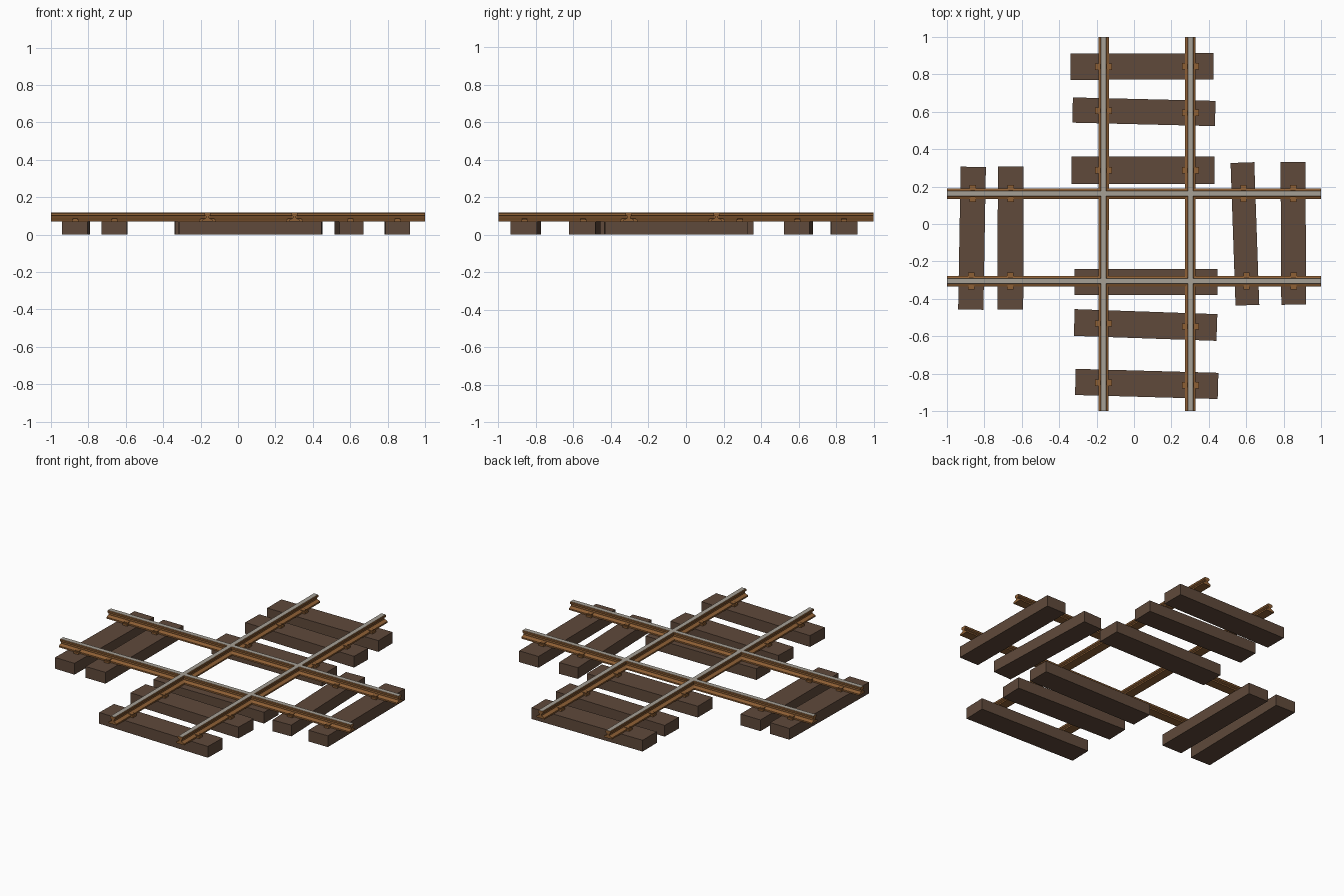
import bpy, bmesh, math
from mathutils import Matrix

cube = bpy.data.objects.get("Cube")
if cube:
    bpy.data.objects.remove(cube)


def material(name, rgb):
    m = bpy.data.materials.new(name)
    m.use_nodes = True
    m.diffuse_color = (*rgb, 1)
    m.node_tree.nodes["Principled BSDF"].inputs["Base Color"].default_value = (*rgb, 1)
    return m


WOOD = material("dark_wood", (0.115, 0.067, 0.043))
RUST = material("rusty_steel", (0.27, 0.115, 0.035))
STEEL = material("worn_steel", (0.38, 0.35, 0.30))

TIE_TOP = 0.07
RAIL_TOP = 0.117
RAILS_Y = (-0.163, 0.302)    # x of the rails running front to back
RAILS_X = (0.163, -0.305)    # y of the rails running side to side


def finish(bm, name, mats):
    bmesh.ops.recalc_face_normals(bm, faces=bm.faces)
    mesh = bpy.data.meshes.new(name)
    bm.to_mesh(mesh)
    bm.free()
    for m in mats:
        mesh.materials.append(m)
    obj = bpy.data.objects.new(name, mesh)
    bpy.context.collection.objects.link(obj)
    return obj


def box(name, x, y, z0, z1, length, width, degrees, mat):
    bm = bmesh.new()
    bmesh.ops.create_cube(bm, size=1)
    bm.transform(Matrix.Translation((x, y, (z0 + z1) / 2))
                 @ Matrix.Rotation(math.radians(degrees), 4, "Z")
                 @ Matrix.Diagonal((length, width, z1 - z0, 1)))
    return finish(bm, name, [mat])


# Rail: mirrored I section swept along its length, bright running surface on top
HALF_SECTION = [(0.028, TIE_TOP), (0.028, 0.079), (0.008, 0.088), (0.008, 0.098),
                (0.017, 0.103), (0.017, 0.113), (0.014, RAIL_TOP)]


def rail(name, offset, along_y):
    section = HALF_SECTION + [(-u, z) for u, z in reversed(HALF_SECTION)]
    bm = bmesh.new()
    face = bm.faces.new([bm.verts.new((-1, u, z)) for u, z in section])
    swept = bmesh.ops.extrude_face_region(bm, geom=[face], use_keep_orig=True)["geom"]
    bmesh.ops.translate(bm, vec=(2, 0, 0),
                        verts=[v for v in swept if isinstance(v, bmesh.types.BMVert)])
    for f in bm.faces:
        if min(v.co.z for v in f.verts) > RAIL_TOP - 0.001:
            f.material_index = 1
    if along_y:
        bm.transform(Matrix.Translation((offset, 0, 0)) @ Matrix.Rotation(math.pi / 2, 4, "Z"))
    else:
        bm.transform(Matrix.Translation((0, offset, 0)))
    finish(bm, name, [RUST, STEEL])


for i, x in enumerate(RAILS_Y):
    rail(f"long_rail_{i}", x, True)
for i, y in enumerate(RAILS_X):
    rail(f"cross_rail_{i}", y, False)


# Fastener: low base plate with a raised lug on each side of the rail foot
def fastener(name, x, y, across):
    box(name + "_plate", x, y, TIE_TOP, 0.081, 0.092, 0.034, across, RUST)
    for s in (-1, 1):
        a = math.radians(across)
        box(name + "_lug", x + s * 0.024 * math.cos(a), y + s * 0.024 * math.sin(a),
            TIE_TOP, 0.087, 0.028, 0.026, across, RUST)


# Ties under the long rails: centre x, centre y, width, angle
LONG_TIES = [(0.043, 0.842, 0.14, 0.2), (0.053, 0.6, 0.135, -1.4),
             (0.048, 0.287, 0.147, 0), (0.064, -0.31, 0.14, 0),
             (0.062, -0.54, 0.143, -2), (0.068, -0.855, 0.14, -1.6)]
for i, (x, y, w, ang) in enumerate(LONG_TIES):
    box(f"long_tie_{i}", x, y, 0, TIE_TOP, 0.763, w, ang, WOOD)
    if abs(y - RAILS_X[1]) > 0.1:
        for rx in RAILS_Y:
            fy = y + (rx - x) * math.tan(math.radians(ang))
            fastener(f"long_fastener_{i}", rx, fy, 0)

# Ties under the cross rails
CROSS_TIES = [(-0.866, -0.076, 0.135, -1), (-0.66, -0.075, 0.138, -0.2),
              (0.593, -0.053, 0.127, 2), (0.852, -0.05, 0.133, 0.3)]
for i, (x, y, w, ang) in enumerate(CROSS_TIES):
    box(f"cross_tie_{i}", x, y, 0, TIE_TOP, 0.763, w, 90 + ang, WOOD)
    for ry in RAILS_X:
        fx = x - (ry - y) * math.tan(math.radians(ang))
        fastener(f"cross_fastener_{i}", fx, ry, 90)
